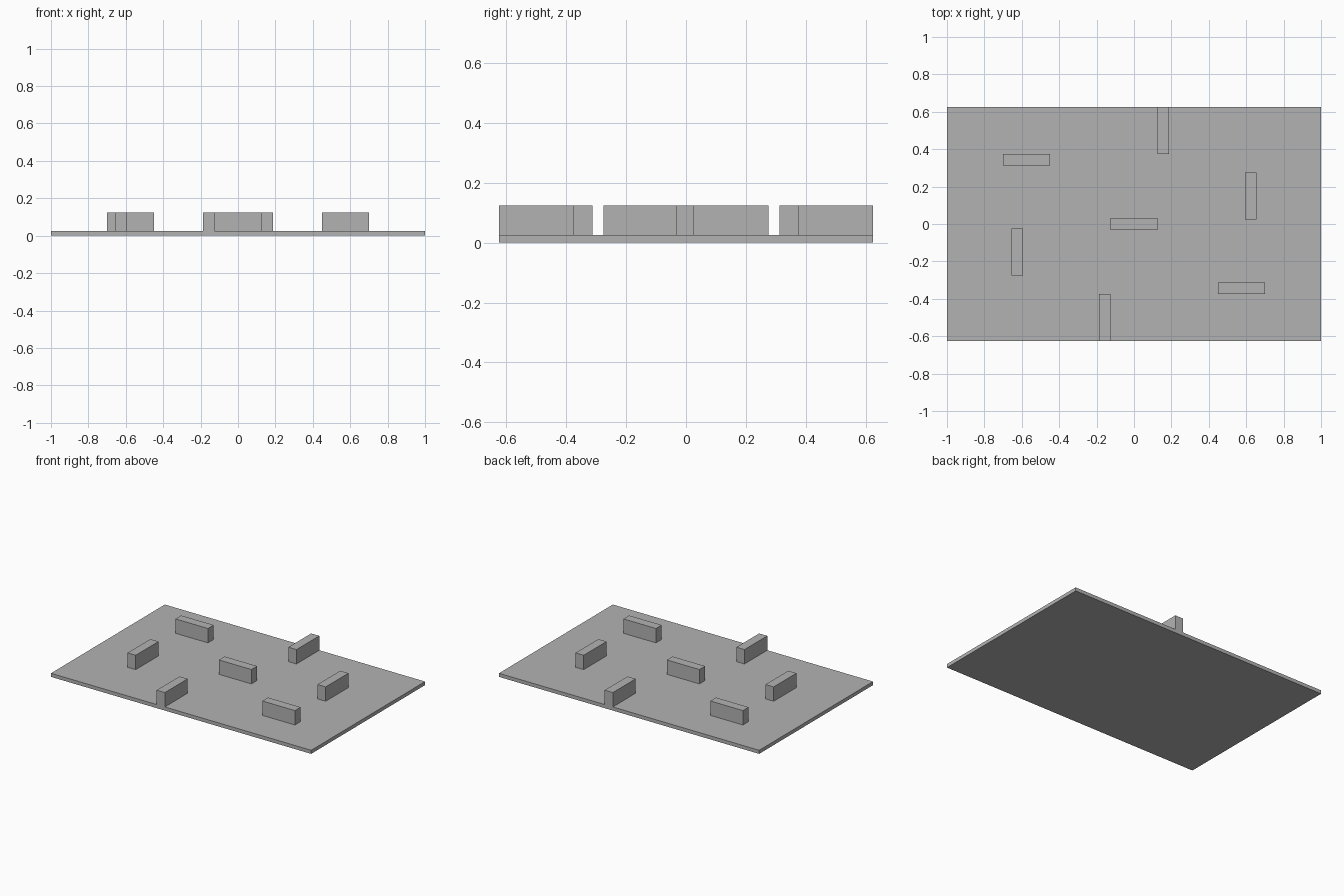
import bpy

# Remove the default cube
if "Cube" in bpy.data.objects:
    bpy.data.objects.remove(bpy.data.objects["Cube"], do_unlink=True)

# Single plain grey
grey = bpy.data.materials.new("plain_grey")
grey.use_nodes = True
colour = (0.45, 0.45, 0.45, 1)
grey.diffuse_color = colour
grey.node_tree.nodes["Principled BSDF"].inputs["Base Color"].default_value = colour

WIDTH, DEPTH = 2.0, 1.25
FLOOR, TOP = 0.025, 0.125
LENGTH, THICK = 0.25, 0.0625


def box(name, x, y, bottom, size):
    """Box standing on the given bottom height."""
    bpy.ops.mesh.primitive_cube_add(size=1, location=(x, y, bottom + size[2] / 2))
    obj = bpy.context.object
    obj.name = name
    obj.scale = size
    bpy.ops.object.transform_apply(location=False, rotation=False, scale=True)
    obj.data.materials.append(grey)
    return obj


def wall(name, x, y, along_x):
    size = (LENGTH, THICK) if along_x else (THICK, LENGTH)
    box(name, x, y, FLOOR, (*size, TOP - FLOOR))


# Floor slab
box("floor_slab", 0, 0, 0, (WIDTH, DEPTH, FLOOR))

# Centre wall
wall("centre_wall", 0, 0, True)

# Walls in pairs, each turned half a circle about the centre
pairs = [
    ("back_right_wall", "front_left_wall", -0.575, 0.344, True),
    ("right_wall", "left_wall", -0.625, -0.15, False),
    ("front_edge_wall", "back_edge_wall", -0.156, (LENGTH - DEPTH) / 2, False),
]
for first, second, x, y, along_x in pairs:
    wall(first, x, y, along_x)
    wall(second, -x, -y, along_x)
